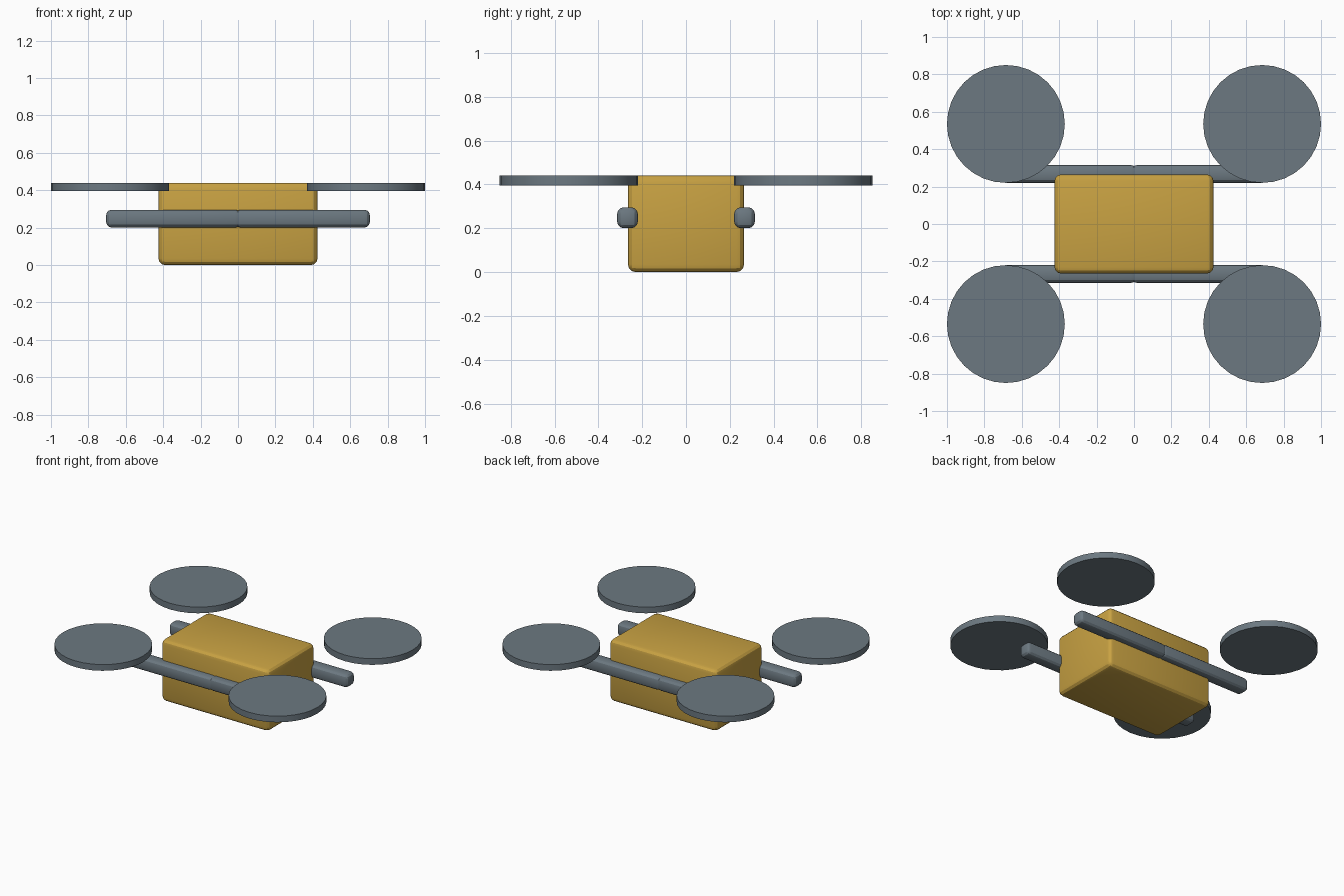
import bpy
import math

cube = bpy.data.objects.get("Cube")
if cube:
    bpy.data.objects.remove(cube, do_unlink=True)


def material(name, colour):
    mat = bpy.data.materials.new(name)
    mat.use_nodes = True
    mat.diffuse_color = colour
    mat.node_tree.nodes["Principled BSDF"].inputs["Base Color"].default_value = colour
    return mat


def finish(obj, name, mat):
    obj.name = name
    obj.data.materials.append(mat)
    bpy.ops.object.shade_smooth_by_angle(angle=math.radians(25))


def rounded_box(name, centre, size, radius, segments, mat):
    bpy.ops.mesh.primitive_cube_add(size=1, location=centre)
    obj = bpy.context.object
    obj.scale = size
    bpy.ops.object.transform_apply(location=False, rotation=False, scale=True)
    bevel = obj.modifiers.new("rounded_edges", 'BEVEL')
    bevel.width = radius
    bevel.segments = segments
    bpy.ops.object.modifier_apply(modifier=bevel.name)
    finish(obj, name, mat)


yellow = material("warm yellow", (0.58, 0.36, 0.055, 1))
grey = material("slate grey", (0.15, 0.19, 0.22, 1))

# Central body
rounded_box("body", (0, 0, 0.22), (0.85, 0.53, 0.44), 0.035, 3, yellow)

# Four arms along the body sides, each with a flat rotor disc
for side, sx in (("left", 1), ("right", -1)):
    for end, sy in (("front", -1), ("back", 1)):
        rounded_box(f"{end}_{side}_arm", (sx * 0.345, sy * 0.267, 0.248),
                    (0.72, 0.095, 0.095), 0.03, 3, grey)
        bpy.ops.mesh.primitive_cylinder_add(
            vertices=32, radius=0.315, depth=0.044,
            location=(sx * 0.685, sy * 0.535, 0.418))
        finish(bpy.context.object, f"{end}_{side}_rotor", grey)
